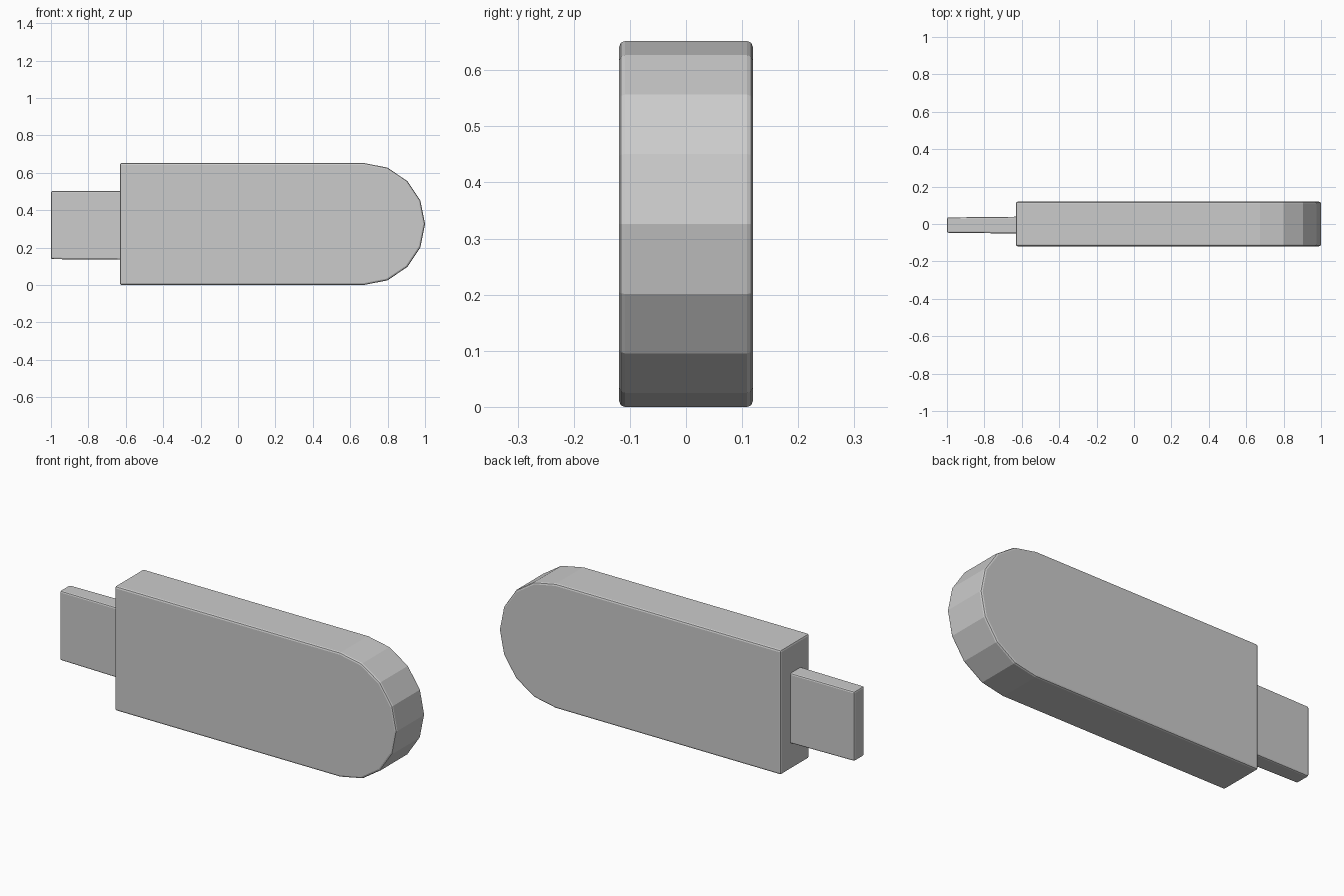
import bpy, bmesh, math

if "Cube" in bpy.data.objects:
    bpy.data.objects.remove(bpy.data.objects["Cube"])


def extruded(name, profile, y0, y1, bevel):
    """Extrude an x-z outline from y0 to y1 and soften its edges."""
    bm = bmesh.new()
    face = bm.faces.new([bm.verts.new((x, y0, z)) for x, z in profile])
    res = bmesh.ops.extrude_face_region(bm, geom=[face])
    for v in res["geom"]:
        if isinstance(v, bmesh.types.BMVert):
            v.co.y = y1
    bmesh.ops.recalc_face_normals(bm, faces=bm.faces)
    mesh = bpy.data.meshes.new(name)
    bm.to_mesh(mesh)
    bm.free()
    obj = bpy.data.objects.new(name, mesh)
    bpy.context.collection.objects.link(obj)
    mod = obj.modifiers.new("Bevel", "BEVEL")
    mod.width = bevel
    mod.segments = 2
    mod.limit_method = "ANGLE"
    mod.angle_limit = math.radians(40)
    return obj


# Casing: flat slab with a faceted round end
R = 0.326
arc = [(1 - R + R * math.sin(a), R - R * math.cos(a))
       for a in (math.pi * i / 8 for i in range(9))]
extruded("casing", [(-0.632, 0.0)] + arc + [(-0.632, 2 * R)], -0.119, 0.119, 0.01)

# Plug: thin block, slightly thicker where it enters the casing
plug = extruded("plug", [(-1.0, 0.138), (-0.62, 0.135), (-0.62, 0.503), (-1.0, 0.502)],
                -0.047, 0.035, 0.008)
for v in plug.data.vertices:
    if v.co.x > -0.8:
        v.co.y += math.copysign(0.004, v.co.y)
